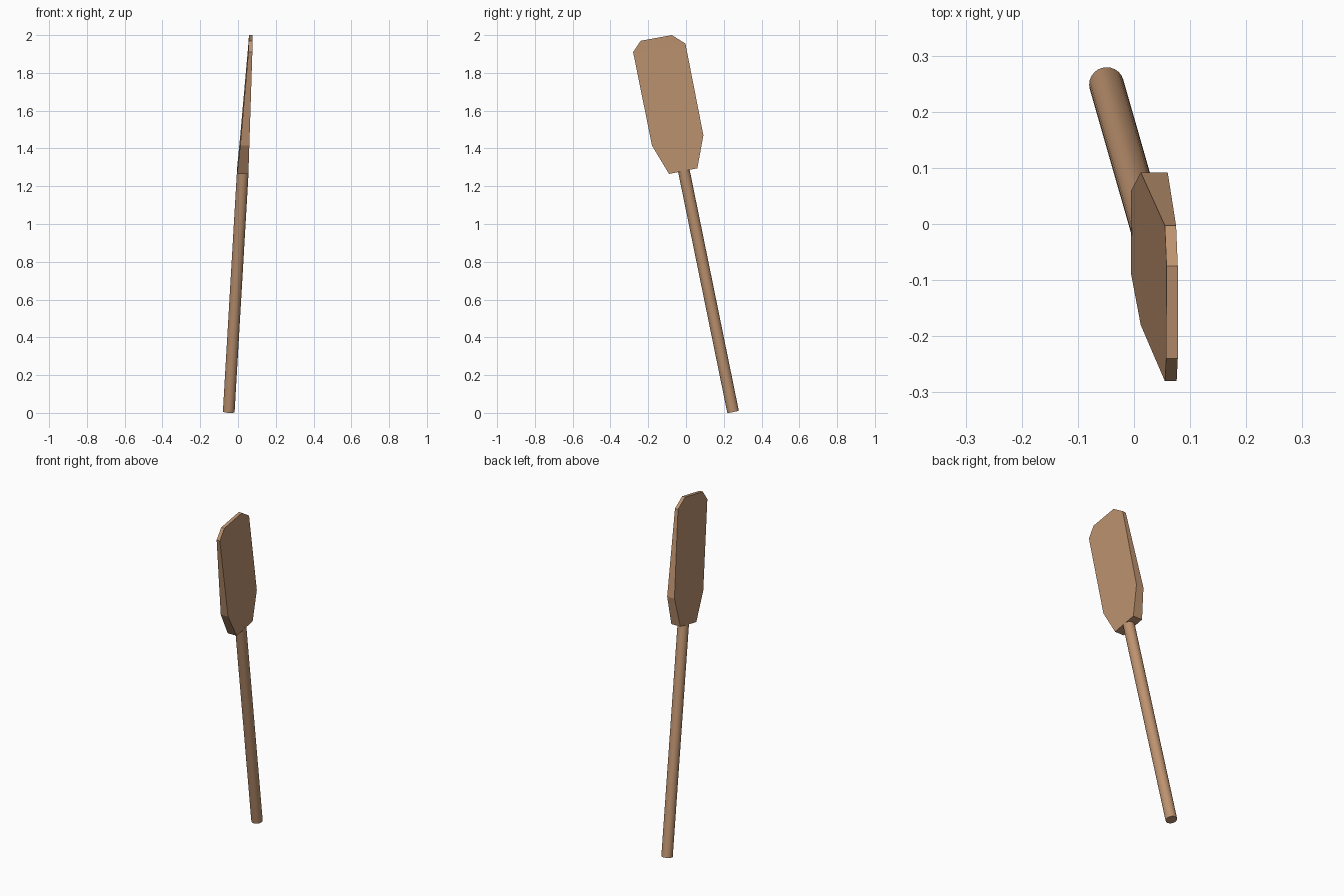
import bpy, bmesh
from mathutils import Vector

if "Cube" in bpy.data.objects:
    bpy.data.objects.remove(bpy.data.objects["Cube"])

wood = bpy.data.materials.new("tan_wood")
wood.diffuse_color = (0.51, 0.29, 0.16, 1)
wood.use_nodes = True
wood.node_tree.nodes["Principled BSDF"].inputs["Base Color"].default_value = wood.diffuse_color


def finish(bm, name):
    bmesh.ops.recalc_face_normals(bm, faces=bm.faces)
    mesh = bpy.data.meshes.new(name)
    bm.to_mesh(mesh)
    bm.free()
    mesh.materials.append(wood)
    obj = bpy.data.objects.new(name, mesh)
    bpy.context.collection.objects.link(obj)
    return obj


# Shaft: a tilted round pole whose upper end sits just inside the blade
bottom, top = Vector((-0.049, 0.249, 0.006)), Vector((0.026, -0.013, 1.29))
axis = top - bottom
bpy.ops.mesh.primitive_cylinder_add(vertices=24, radius=0.031, depth=axis.length,
                                    location=(bottom + top) / 2,
                                    rotation=axis.to_track_quat('Z', 'Y').to_euler())
shaft = bpy.context.object
shaft.name = "shaft"
shaft.data.materials.append(wood)
bpy.ops.object.shade_smooth_by_angle(angle=0.7)

# Blade: faceted outline (y, z) with its back and front x, thinning to the tip
outline = [
    (-0.090, 1.265, -0.005, 0.055),
    (0.060, 1.295, -0.005, 0.055),
    (0.092, 1.470, 0.012, 0.060),
    (-0.003, 1.955, 0.055, 0.075),
    (-0.075, 2.000, 0.058, 0.078),
    (-0.240, 1.970, 0.057, 0.078),
    (-0.280, 1.910, 0.055, 0.076),
    (-0.180, 1.415, 0.012, 0.060),
]
bm = bmesh.new()
back = [bm.verts.new((b, y, z)) for y, z, b, f in outline]
front = [bm.verts.new((f, y, z)) for y, z, b, f in outline]
n = len(outline)
for i in range(n):
    j = (i + 1) % n
    bm.faces.new((back[i], back[j], front[j], front[i]))
# Each broad side is three flat panels: root, middle and tip
for side in (back, front):
    for panel in ((0, 1, 2, 7), (7, 2, 3, 6), (6, 3, 4, 5)):
        bm.faces.new([side[k] for k in panel])
finish(bm, "blade")
